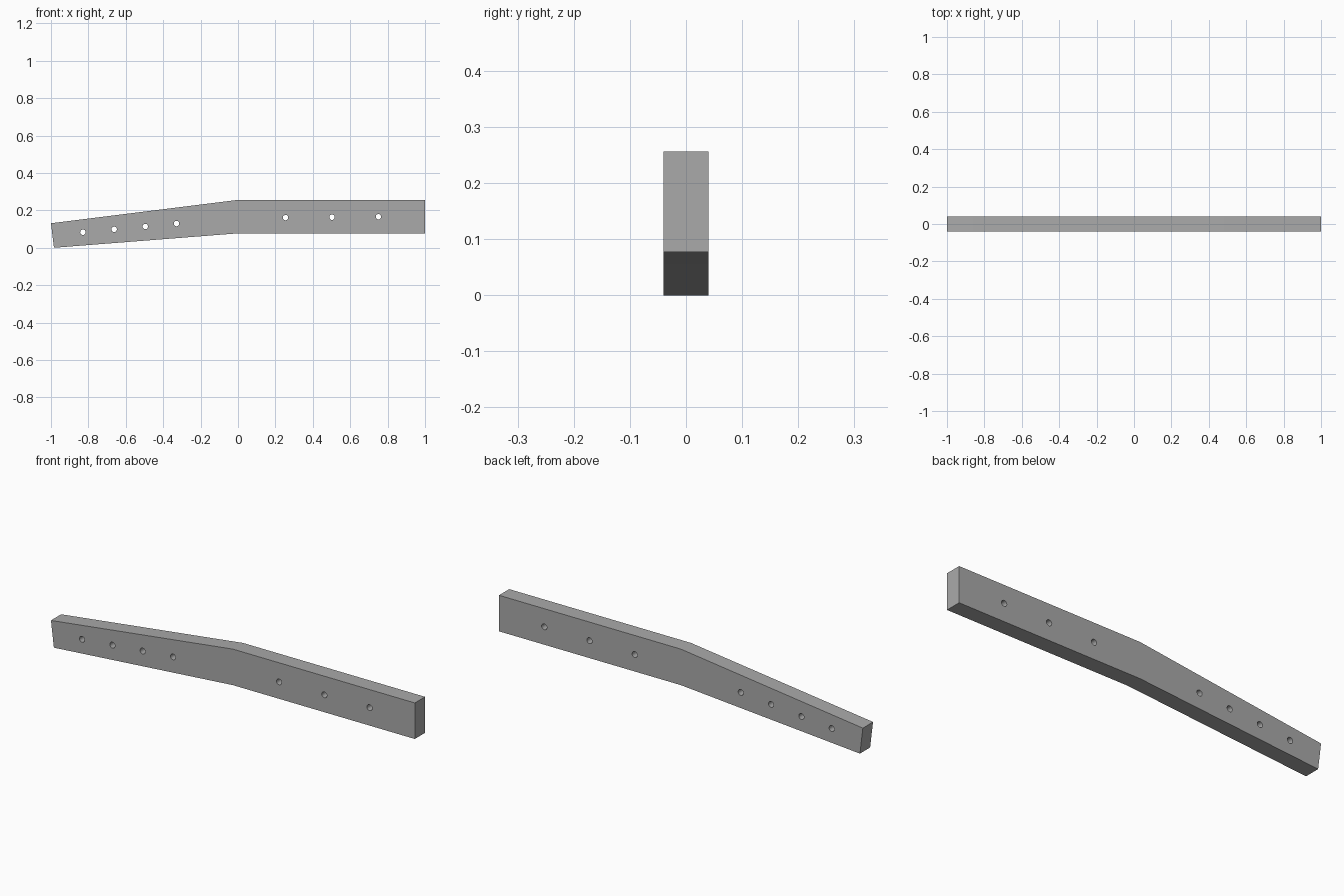
import bpy, bmesh
from mathutils import Matrix, Vector

cube = bpy.data.objects.get("Cube")
if cube:
    bpy.data.objects.remove(cube)

HALF_DEPTH = 0.04
HOLE_RADIUS = 0.0145


def add_object(name, bm):
    bmesh.ops.recalc_face_normals(bm, faces=bm.faces)
    mesh = bpy.data.meshes.new(name)
    bm.to_mesh(mesh)
    bm.free()
    obj = bpy.data.objects.new(name, mesh)
    bpy.context.collection.objects.link(obj)
    return obj


# Plain grey material
grey = bpy.data.materials.new("plain grey")
grey.use_nodes = True
colour = (0.4, 0.4, 0.4, 1)
grey.diffuse_color = colour
grey.node_tree.nodes["Principled BSDF"].inputs["Base Color"].default_value = colour

# Bent bar: side profile extruded through its depth
profile = [(-0.984, 0), (0, 0.077), (1, 0.077), (1, 0.256), (0, 0.256), (-1, 0.131)]
bm = bmesh.new()
face = bm.faces.new([bm.verts.new((x, -HALF_DEPTH, z)) for x, z in profile])
result = bmesh.ops.extrude_face_region(bm, geom=[face])
verts = [g for g in result["geom"] if isinstance(g, bmesh.types.BMVert)]
bmesh.ops.translate(bm, verts=verts, vec=(0, 2 * HALF_DEPTH, 0))
bar = add_object("bent_bar", bm)
bar.data.materials.append(grey)

# Pin holes: four along the sloping arm, three along the level arm
rows = [((-0.829, 0.083), (-0.329, 0.129), 4), ((0.254, 0.161), (0.751, 0.166), 3)]
bm = bmesh.new()
for start, end, count in rows:
    for i in range(count):
        x, z = Vector(start).lerp(Vector(end), i / (count - 1))
        place = Matrix.Translation((x, 0, z)) @ Matrix.Rotation(1.570796, 4, "X")
        bmesh.ops.create_cone(bm, cap_ends=True, segments=24, radius1=HOLE_RADIUS,
                              radius2=HOLE_RADIUS, depth=4 * HALF_DEPTH, matrix=place)
cutter = add_object("hole_cutter", bm)
cutter.data.materials.append(grey)
cutter.hide_render = True
cutter.hide_set(True)

drill = bar.modifiers.new("pin_holes", "BOOLEAN")
drill.operation = "DIFFERENCE"
drill.solver = "EXACT"
drill.object = cutter

# Apply the holes so their walls can be smoothed with sharp rims
bpy.context.view_layer.objects.active = bar
bar.select_set(True)
bpy.ops.object.modifier_apply(modifier=drill.name)
bpy.data.objects.remove(cutter)
bpy.ops.object.shade_smooth_by_angle(angle=0.6)
